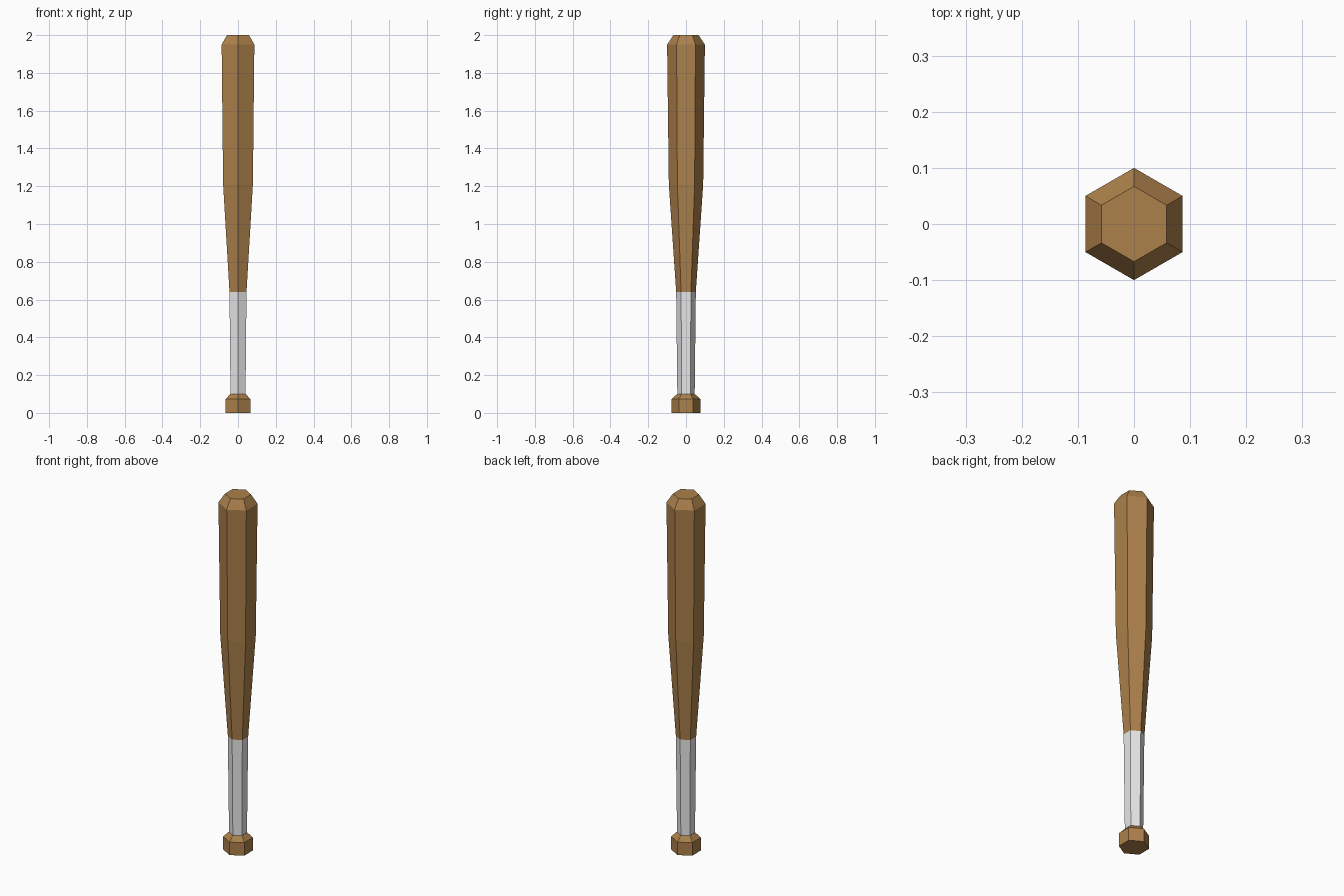
import bpy, bmesh, math

if "Cube" in bpy.data.objects:
    bpy.data.objects.remove(bpy.data.objects["Cube"])


def material(name, color):
    m = bpy.data.materials.new(name)
    m.diffuse_color = (*color, 1)
    m.use_nodes = True
    m.node_tree.nodes["Principled BSDF"].inputs["Base Color"].default_value = m.diffuse_color
    return m


wood = material("wood", (0.413, 0.216, 0.07))
wrap = material("grip wrap", (0.8, 0.8, 0.8))


def hex_part(name, profile, mat, cap_bottom=False, cap_top=False):
    """Skin hexagonal rings given as (radius, height); corners point along y."""
    bm = bmesh.new()
    rings = []
    for r, z in profile:
        rings.append([bm.verts.new((r * math.cos(a), r * math.sin(a), z))
                      for a in (math.radians(30 + 60 * i) for i in range(6))])
    for lo, hi in zip(rings, rings[1:]):
        for i in range(6):
            j = (i + 1) % 6
            bm.faces.new((lo[i], lo[j], hi[j], hi[i]))
    if cap_bottom:
        bm.faces.new(rings[0][::-1])
    if cap_top:
        bm.faces.new(rings[-1])
    me = bpy.data.meshes.new(name)
    bm.to_mesh(me)
    bm.free()
    me.materials.append(mat)
    ob = bpy.data.objects.new(name, me)
    bpy.context.collection.objects.link(ob)
    return ob


# knob at the base
hex_part("knob", [(0.076, 0), (0.076, 0.073), (0.047, 0.1)], wood,
         cap_bottom=True, cap_top=True)
# wrapped handle
hex_part("grip", [(0.046, 0.1), (0.052, 0.64)], wrap)
# tapered barrel with chamfered tip
hex_part("barrel", [(0.052, 0.64), (0.091, 1.21), (0.1, 1.95), (0.067, 2.0)],
         wood, cap_top=True)
